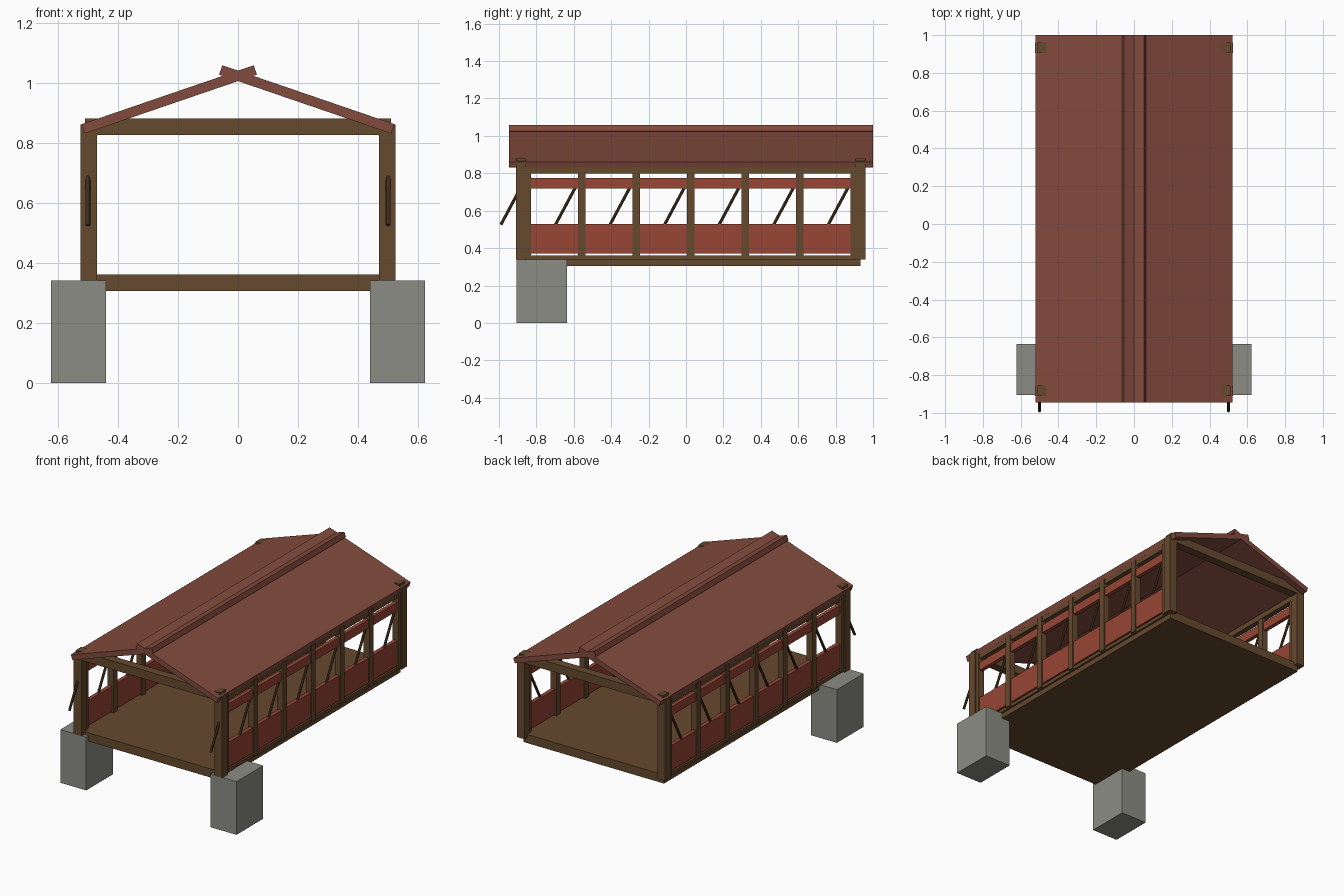
import bpy
import math
from mathutils import Vector

cube = bpy.data.objects.get("Cube")
if cube:
    bpy.data.objects.remove(cube, do_unlink=True)


def material(name, r, g, b):
    m = bpy.data.materials.new(name)
    m.use_nodes = True
    m.diffuse_color = (r, g, b, 1)
    m.node_tree.nodes["Principled BSDF"].inputs["Base Color"].default_value = (r, g, b, 1)
    return m


WOOD = material("brown wood", 0.13, 0.067, 0.027)
DARK = material("dark wood", 0.08, 0.046, 0.02)
ROOF = material("roof red brown", 0.225, 0.07, 0.047)
RED = material("red paint", 0.31, 0.06, 0.035)
STONE = material("grey stone", 0.265, 0.265, 0.235)


def finish(name, mat):
    ob = bpy.context.object
    ob.name = name
    ob.data.materials.append(mat)
    return ob


def box(name, mat, xs, ys, zs):
    """Box spanning three (low, high) ranges."""
    spans = (xs, ys, zs)
    bpy.ops.mesh.primitive_cube_add(size=1, location=[sum(s) / 2 for s in spans])
    ob = finish(name, mat)
    size = [s[1] - s[0] for s in spans]
    for v in ob.data.vertices:
        v.co = [c * d for c, d in zip(v.co, size)]
    return ob


def pair(name, mat, xs, ys, zs):
    """Matching boxes on the left (+x) and right (-x)."""
    box("left_" + name, mat, xs, ys, zs)
    box("right_" + name, mat, (-xs[1], -xs[0]), ys, zs)


FRONT, BACK = (-0.91, -0.855), (0.905, 0.96)
BAY = 0.2917

# Floor deck, side sills and top plates
box("floor", WOOD, (-0.4975, 0.4975), (-0.8825, 0.9325), (0.305, 0.36))
pair("sill", WOOD, (0.475, 0.51), (-0.86, 0.91), (0.338, 0.36))
pair("top_plate", WOOD, (0.475, 0.51), (-0.86, 0.91), (0.80, 0.835))

# Corner posts and the cross beams that poke through the roof
for end, ys in (("front", FRONT), ("back", BACK)):
    pair(end + "_post", WOOD, (0.47, 0.525), ys, (0.34, 0.86))
    box(end + "_cross_beam", WOOD, (-0.51, 0.51), ys, (0.825, 0.88))

# Wall studs
for i in range(7):
    y = -0.85 + i * BAY
    pair(f"stud_{i + 1}", WOOD, (0.477, 0.518), (y - 0.02, y + 0.02), (0.345, 0.835))

# Red wall panels and upper rails
pair("wall_panel", RED, (0.485, 0.51), (-0.86, 0.91), (0.37, 0.53))
pair("upper_rail", RED, (0.485, 0.51), (-0.86, 0.91), (0.72, 0.775))

# Slanted rods, one per bay plus one ahead of the front post
for i in range(7):
    low = Vector((0, -0.99 + i * BAY, 0.525))
    high = low + Vector((0, 0.115, 0.215))
    axis = high - low
    for side, sx in (("left", 1), ("right", -1)):
        bpy.ops.mesh.primitive_cylinder_add(
            vertices=8, radius=0.008, depth=axis.length,
            location=(low + high) / 2 + Vector((0.5 * sx, 0, 0)),
            rotation=axis.to_track_quat("Z", "Y").to_euler())
        finish(f"{side}_rod_{i + 1}", DARK)

# Two roof slabs crossing at the ridge
for side, sx in (("left", 1), ("right", -1)):
    slab = box(side + "_roof", ROOF, (-0.303, 0.303), (-0.945, 1.0), (-0.0165, 0.0165))
    slab.location.x, slab.location.z = 0.229 * sx, 0.944
    slab.rotation_euler.y = math.radians(18.9) * sx

# Stone blocks under the front corners
pair("stone_block", STONE, (0.44, 0.623), (-0.905, -0.635), (0, 0.34))
